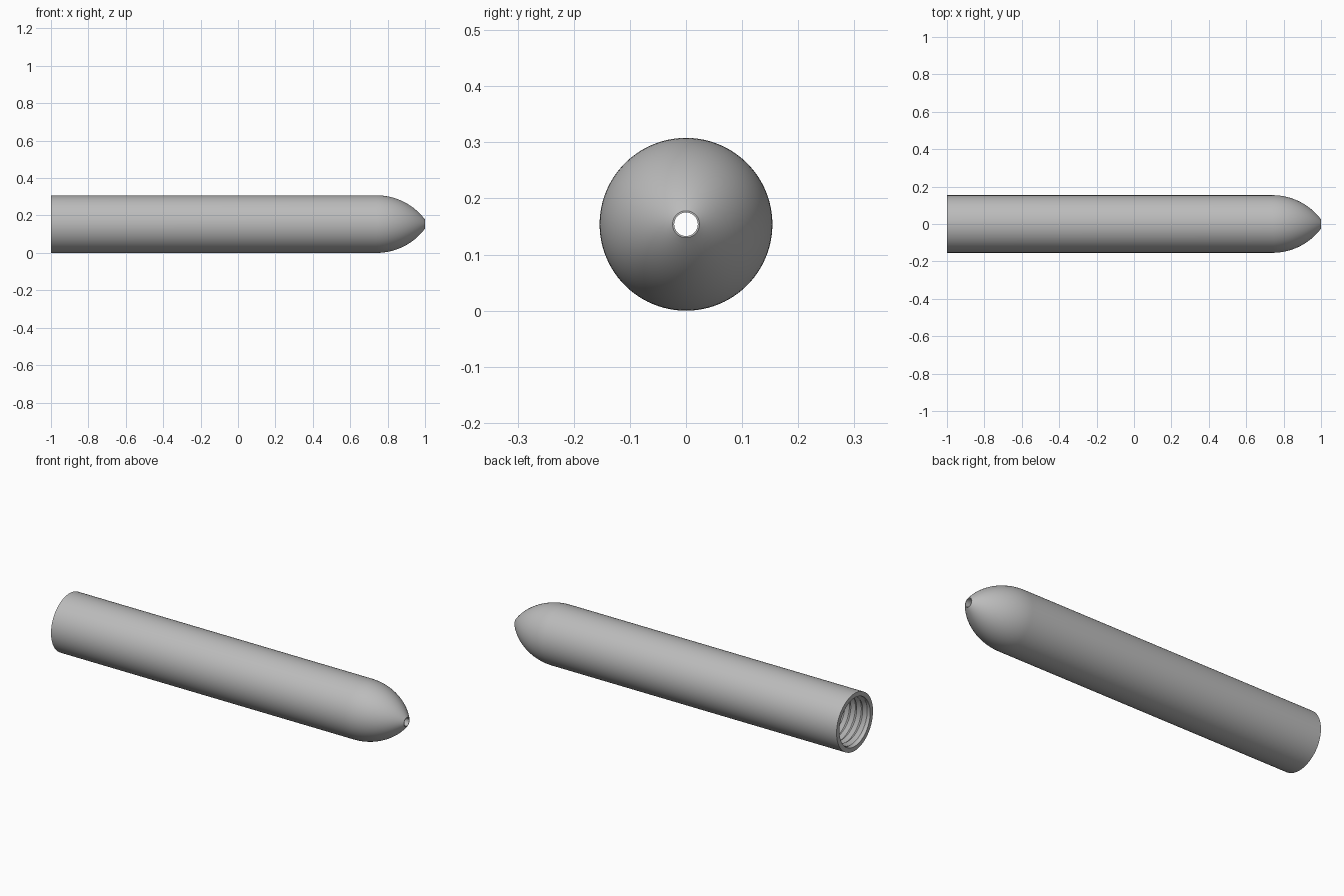
import bpy, bmesh, math

cube = bpy.data.objects.get("Cube")
if cube:
    bpy.data.objects.remove(cube, do_unlink=True)

SIDES = 96
RADIUS, BORE, HOLE = 0.154, 0.13, 0.021
BACK, THREAD_END, SHOULDER, TIP = -1.0, -0.68, 0.74, 1.0
PITCH, DEPTH, STEPS = 0.035, 0.014, 4

grey = bpy.data.materials.new("plain grey")
grey.use_nodes = True
colour = (0.5, 0.5, 0.5, 1)
grey.diffuse_color = colour
grey.node_tree.nodes["Principled BSDF"].inputs["Base Color"].default_value = colour


def ogive(x0, r0, x1, r1, count=20):
    """Arc tangent to the barrel at x0 that narrows to r1 at x1."""
    length, drop = x1 - x0, r0 - r1
    arc = (length ** 2 + drop ** 2) / (2 * drop)
    sweep = math.asin(length / arc)
    return [(x0 + arc * math.sin(sweep * i / count),
             r0 - arc * (1 - math.cos(sweep * i / count)))
            for i in range(count + 1)]


def skin(bm, rows):
    """Join neighbouring rows of points with quads."""
    verts = [[bm.verts.new(p) for p in row] for row in rows]
    for a, b in zip(verts, verts[1:]):
        for j in range(SIDES):
            bm.faces.new((a[j], a[j + 1], b[j + 1], b[j]))


def point(x, r, j):
    angle = math.tau * j / SIDES
    return (x, r * math.cos(angle), RADIUS + r * math.sin(angle))


bm = bmesh.new()

# Outer wall, nose, tip hole and inner bore
profile = [(BACK, BORE), (BACK, RADIUS)]
profile += ogive(SHOULDER, RADIUS, TIP, HOLE + 0.003)
profile += [(TIP, HOLE)]
profile += reversed(ogive(SHOULDER - 0.02, BORE, TIP - 0.04, HOLE))
profile += [(THREAD_END, BORE)]
skin(bm, [[point(x, r, j) for j in range(SIDES + 1)] for x, r in profile])

# Helical thread inside the open end
rows = []
turns = math.ceil((THREAD_END - BACK) / PITCH)
for k in range(-STEPS, STEPS * turns + 1):
    row = []
    for j in range(SIDES + 1):
        x = BACK + PITCH * (k / STEPS + j / SIDES)
        inside = BACK < x < THREAD_END
        fade = min(1, max(0, (x - BACK) / PITCH), max(0, (THREAD_END - x) / PITCH))
        ridge = (0, 0.5, 1, 0.5)[k % STEPS] * fade if inside else 0
        row.append(point(min(max(x, BACK), THREAD_END), BORE - DEPTH * ridge, j))
    rows.append(row)
skin(bm, rows)

# Weld the seam and the thread into one closed shell
bmesh.ops.remove_doubles(bm, verts=bm.verts[:], dist=0.00005)
bmesh.ops.dissolve_degenerate(bm, edges=bm.edges[:], dist=0.00005)
bmesh.ops.recalc_face_normals(bm, faces=bm.faces[:])

mesh = bpy.data.meshes.new("hollow_barrel")
bm.to_mesh(mesh)
bm.free()
mesh.materials.append(grey)
barrel = bpy.data.objects.new("hollow_barrel", mesh)
bpy.context.collection.objects.link(barrel)
bpy.ops.object.select_all(action='DESELECT')
barrel.select_set(True)
bpy.context.view_layer.objects.active = barrel
bpy.ops.object.shade_smooth_by_angle(angle=math.radians(25))
